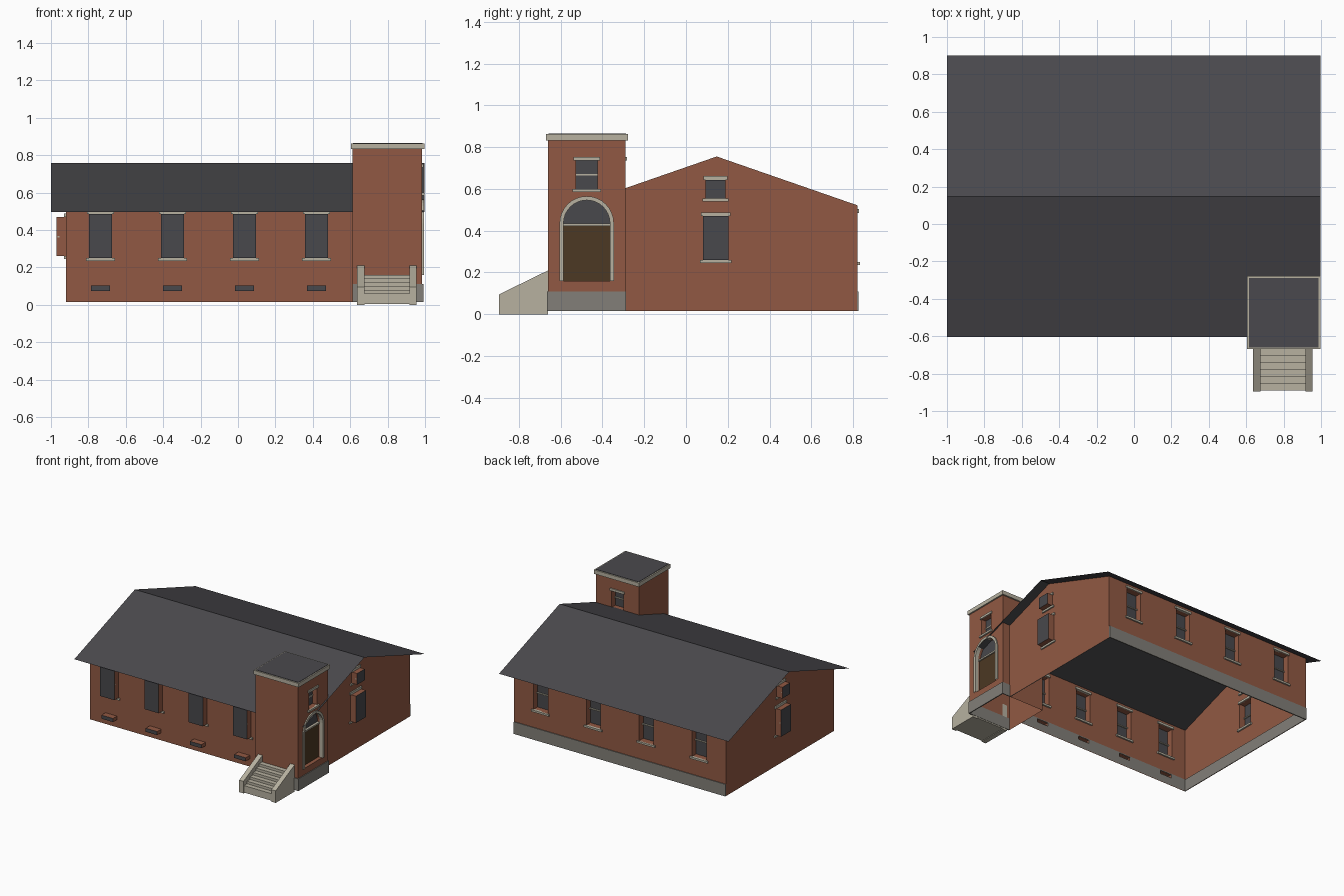
import bpy, bmesh, math
from mathutils import Vector

if "Cube" in bpy.data.objects:
    bpy.data.objects.remove(bpy.data.objects["Cube"])


def material(name, hex_code):
    def linear(text):
        value = int(text, 16) / 255
        return ((value + 0.055) / 1.055) ** 2.4
    colour = [linear(hex_code[i:i + 2]) for i in (0, 2, 4)] + [1]
    mat = bpy.data.materials.new(name)
    mat.use_nodes = True
    mat.diffuse_color = colour
    mat.node_tree.nodes["Principled BSDF"].inputs["Base Color"].default_value = colour
    return mat


BRICK = material("red brick", "915943")
STONE = material("pale stone", "B7B1A0")
BASE = material("grey foundation", "827F78")
SLATE = material("dark slate", "4A494D")
GLASS = material("dark glass", "48484C")
WOOD = material("brown door wood", "4C3823")


def finish(name, bm, *mats):
    mesh = bpy.data.meshes.new(name)
    bm.to_mesh(mesh)
    bm.free()
    for mat in mats:
        mesh.materials.append(mat)
    obj = bpy.data.objects.new(name, mesh)
    bpy.context.scene.collection.objects.link(obj)
    return obj


def box(name, low, high, mat):
    bm = bmesh.new()
    bmesh.ops.create_cube(bm, size=1)
    low, high = Vector(low), Vector(high)
    for v in bm.verts:
        v.co = (low + high) / 2 + v.co * (high - low)
    return finish(name, bm, mat)


def prism(name, profile, x0, x1, mat):
    """Closed (y, z) profile extruded along x."""
    bm = bmesh.new()
    face = bm.faces.new([bm.verts.new((x0, y, z)) for y, z in profile])
    moved = bmesh.ops.extrude_face_region(bm, geom=[face])["geom"]
    bmesh.ops.translate(bm, vec=(x1 - x0, 0, 0),
                        verts=[g for g in moved if isinstance(g, bmesh.types.BMVert)])
    bmesh.ops.recalc_face_normals(bm, faces=bm.faces)
    return finish(name, bm, mat)


def rect(u0, u1, v0, v1):
    return [(u0, v0), (u1, v0), (u1, v1), (u0, v1)]


def centred(u, width, v0, v1):
    return rect(u - width / 2, u + width / 2, v0, v1)


class Plane:
    """Upright wall plane: u runs along one axis, d runs out along the facing."""

    def __init__(self, axis, position, facing):
        self.axis, self.position, self.facing = axis, position, facing

    def at(self, u, v, d=0.0):
        w = self.position + d * self.facing
        return Vector((w, u, v)) if self.axis == "x" else Vector((u, w, v))

    def box(self, name, u0, u1, v0, v1, d0, d1, mat):
        a, b = self.at(u0, v0, d0), self.at(u1, v1, d1)
        return box(name, [min(p) for p in zip(a, b)], [max(p) for p in zip(a, b)], mat)

    def wall(self, name, outline, holes, mat, depth=0.05, d=0.0, panes=True):
        """Sheet with openings, each with reveals and a glass pane at its back."""
        bm = bmesh.new()
        edges, extra = [], []
        for i, loop in enumerate([outline] + holes):
            ring = [bm.verts.new(self.at(u, v, d)) for u, v in loop]
            pairs = list(zip(ring, ring[1:] + ring[:1]))
            edges += [bm.edges.new(p) for p in pairs]
            if i:
                extra.append((pairs, loop))
        normal = self.at(0, 0, 1) - self.at(0, 0)
        bmesh.ops.triangle_fill(bm, edges=edges, use_beauty=True, normal=normal)
        for pairs, loop in extra:
            back = [bm.verts.new(self.at(u, v, d - depth)) for u, v in loop]
            for i, (a, b) in enumerate(pairs):
                bm.faces.new((a, b, back[(i + 1) % len(back)], back[i]))
            if panes:
                bm.faces.new(back).material_index = 1
        return finish(name, bm, mat, GLASS)

    def window_trim(self, name, u, width, v0, v1):
        half = width / 2
        self.box(name + "_sill", u - half - .015, u + half + .015, v0 - .015, v0, -.01, .012, STONE)
        self.box(name + "_lintel", u - half - .01, u + half + .01, v1, v1 + .018, -.01, .008, STONE)
        middle = (v0 + v1) / 2
        self.box(name + "_rail", u - half, u + half, middle - .004, middle + .004, -.045, -.035, STONE)


# Main hall dimensions
GROUND, PLINTH = .015, .11
END, BACK, FRONT, RIDGE_Y, RIDGE_Z = .92, .82, -.525, .147, .755
SLOPE = .347
TOWER_X, TOWER_Y = (.613, .985), (-.66, -.29)


def roof_z(y):
    return RIDGE_Z - SLOPE * abs(y - RIDGE_Y)


# Back wall, facing outwards
back = Plane("y", BACK, 1)
back_windows = [-.69, -.23, .23, .69]
back.wall("back_wall", rect(-END, END, GROUND, roof_z(BACK)),
          [centred(u, .125, .25, .485) for u in back_windows], BRICK)
back.box("back_foundation", -END, END, GROUND, PLINTH, -.002, .006, BASE)

# Front wall, with its recesses showing as boxes on the outside
front = Plane("y", FRONT, 1)
front_windows = [-.735, -.35, .035, .42]
vents = [centred(u, .1, .075, .103) for u in front_windows]
front.wall("front_wall", rect(-END, TOWER_X[0], GROUND, roof_z(FRONT)),
           [centred(u, .125, .25, .485) for u in front_windows] + vents, BRICK)
front.wall("front_foundation", rect(-END, TOWER_X[0], GROUND, PLINTH),
           vents, BASE, depth=.005, d=.006, panes=False)
for plane, side, places in ((back, "back", back_windows), (front, "front", front_windows)):
    for i, u in enumerate(places):
        plane.window_trim(f"{side}_window_{i + 1}", u, .125, .25, .485)

# Gable walls, recesses outwards as on the front
for side, sign, start in (("left", 1, TOWER_Y[1]), ("right", -1, FRONT)):
    gable = Plane("x", sign * END, -sign)
    outline = [(start, GROUND), (BACK, GROUND), (BACK, roof_z(BACK)),
               (RIDGE_Y, RIDGE_Z), (start, roof_z(start))]
    gable.wall(side + "_gable_wall", outline,
               [centred(.142, .122, .26, .47), centred(.142, .095, .555, .643)], BRICK)
    gable.box(side + "_gable_foundation", start, BACK, GROUND, PLINTH, .002, .006, BASE)
    gable.window_trim(side + "_gable_window", .142, .122, .26, .47)
    gable.window_trim(side + "_attic_window", .142, .095, .555, .643)

# Thin pitched roof
bm = bmesh.new()
rows = [[bm.verts.new((x, y, roof_z(y) + .002)) for x in (-1, .996)]
        for y in (-.605, RIDGE_Y, .9)]
for a, b in zip(rows, rows[1:]):
    bm.faces.new((a[0], a[1], b[1], b[0]))
finish("hall_roof", bm, SLATE)

# Tower walls
TOP = .832
mid_x, mid_y = sum(TOWER_X) / 2, sum(TOWER_Y) / 2
SPRING, SILL = .435, .16


def arch(radius):
    arc = [i * math.pi / 16 for i in range(17)]
    return ([(mid_y - radius, SILL), (mid_y + radius, SILL)] +
            [(mid_y + radius * math.cos(t), SPRING + radius * math.sin(t)) for t in arc])


door_side = Plane("x", TOWER_X[1], 1)
tower_back = Plane("y", TOWER_Y[1], 1)
side_outline = rect(*TOWER_Y, GROUND, TOP)
end_outline = rect(*TOWER_X, GROUND, TOP)
door_side.wall("tower_door_wall", side_outline,
               [arch(.112), centred(mid_y, .105, .6, .735)], BRICK, depth=.04)
tower_back.wall("tower_back_wall", end_outline, [centred(mid_x, .105, .6, .735)], BRICK)
Plane("x", TOWER_X[0], -1).wall("tower_inner_wall", side_outline, [], BRICK)
tower_front = Plane("y", TOWER_Y[0], -1)
tower_front.wall("tower_front_wall", end_outline, [], BRICK)
door_side.window_trim("tower_side_window", mid_y, .105, .6, .735)
tower_back.window_trim("tower_back_window", mid_x, .105, .6, .735)
door_side.box("tower_side_foundation", TOWER_Y[0] - .006, TOWER_Y[1] + .004,
              GROUND, PLINTH, -.002, .006, BASE)
tower_front.box("tower_front_foundation", *TOWER_X, GROUND, PLINTH, -.002, .006, BASE)
tower_back.box("tower_back_foundation", END, TOWER_X[1], GROUND, PLINTH, -.002, .004, BASE)

# Arched doorway: leaf, transom and stone surround
door_side.box("door_leaf", mid_y - .111, mid_y + .111, SILL, .425, -.039, -.03, WOOD)
door_side.box("door_transom", mid_y - .111, mid_y + .111, .423, .435, -.039, -.02, STONE)
bm = bmesh.new()
outer, inner = arch(.13)[1:], arch(.111)[1:]
outer.append(arch(.13)[0])
inner.append(arch(.111)[0])
strip = [[bm.verts.new(door_side.at(*p, d)) for p, d in
          ((o, 0), (o, .009), (i, .009), (i, -.02))] for o, i in zip(outer, inner)]
for a, b in zip(strip, strip[1:]):
    if (a[0].co - b[0].co).length > .0001:
        for k in range(3):
            bm.faces.new((a[k], b[k], b[k + 1], a[k + 1]))
finish("door_surround", bm, STONE)

# Tower cap with a flat slate top
box("tower_cap", (.604, -.669, TOP), (.996, -.278, .863), STONE)
box("tower_roof", (.614, -.659, .86), (.986, -.288, .866), SLATE)

# Entrance steps between sloped side walls
steps, edge, tread = 6, -.89, .0375
profile = [(TOWER_Y[0], .005), (edge, .005)]
for i in range(steps):
    height = .06 + .02 * i
    profile.append((edge + tread * i, height))
    profile.append((min(edge + tread * (i + 1), TOWER_Y[0]), height))
prism("entrance_steps", profile, .675, .917, STONE)
cheek = [(-.895, 0), (TOWER_Y[0], 0), (TOWER_Y[0], .21), (-.895, .095)]
for name, x in (("right_step_wall", .637), ("left_step_wall", .917)):
    prism(name, cheek, x, x + .038, STONE)
